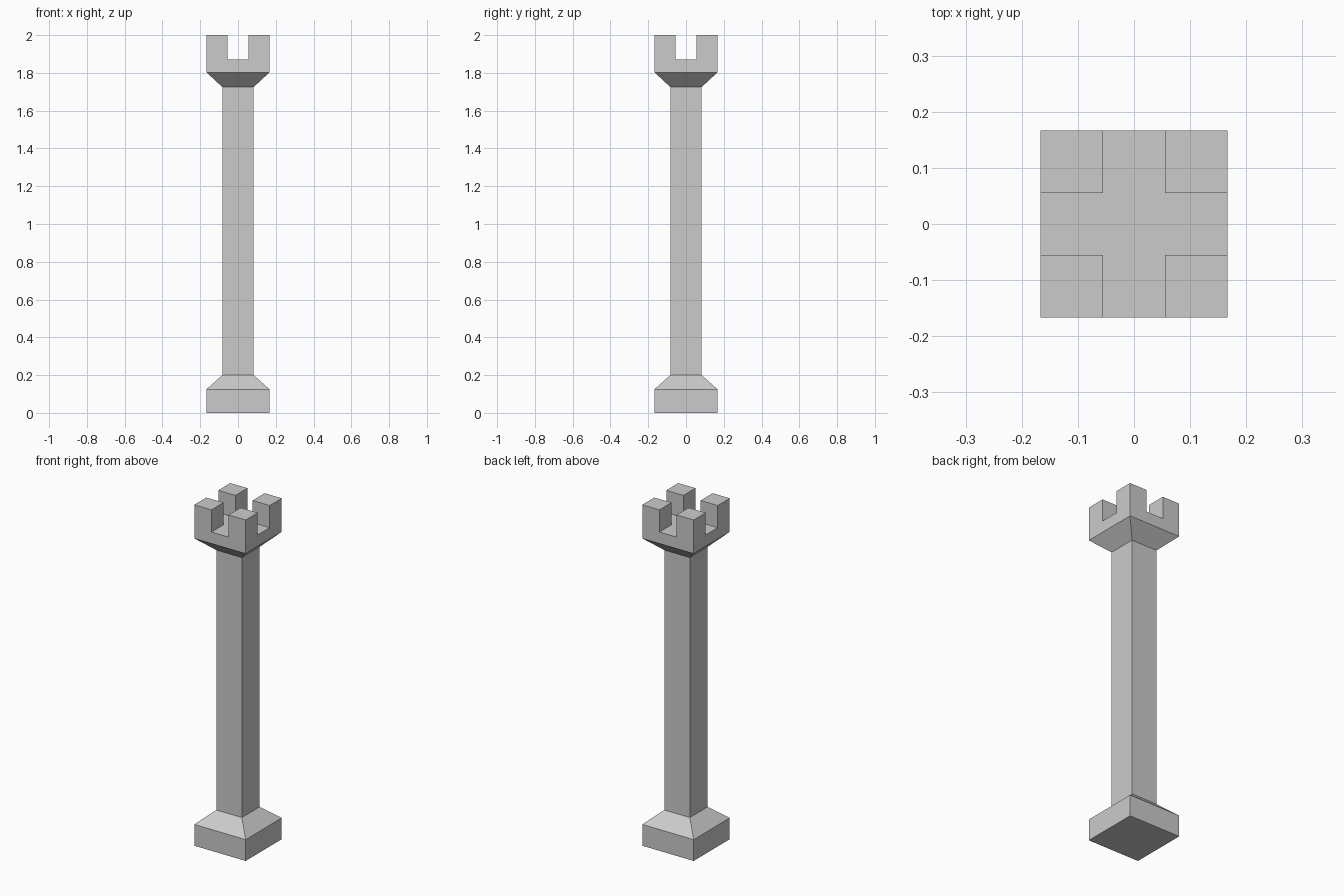
import bpy, bmesh, math

if "Cube" in bpy.data.objects:
    bpy.data.objects.remove(bpy.data.objects["Cube"])

HALF = 0.167      # half width of base and head
NECK = 0.083      # half width of shaft
FLOOR = 1.87      # floor between the battlements
TOP = 2.0

bm = bmesh.new()

# Head floor: 3 x 3 grid whose corner cells become battlements
bmesh.ops.create_grid(bm, x_segments=3, y_segments=3, size=HALF)
for v in bm.verts:
    v.co.z = FLOOR
corners = [f for f in bm.faces
           if min(abs(f.calc_center_median().x), abs(f.calc_center_median().y)) > 0.05]

# Head, flare, shaft, taper and base: pull the square rim down ring by ring
rim = [e for e in bm.edges if e.is_boundary]
width = HALF
for half, z in [(HALF, 1.803), (NECK, 1.725), (NECK, 0.2), (HALF, 0.125), (HALF, 0.0)]:
    geom = bmesh.ops.extrude_edge_only(bm, edges=rim)["geom"]
    for v in (g for g in geom if isinstance(g, bmesh.types.BMVert)):
        v.co.x *= half / width
        v.co.y *= half / width
        v.co.z = z
    rim = [g for g in geom if isinstance(g, bmesh.types.BMEdge) and g.is_boundary]
    width = half
bmesh.ops.edgeloop_fill(bm, edges=rim)

# Four corner battlements
for f in bmesh.ops.extrude_discrete_faces(bm, faces=corners)["faces"]:
    for v in f.verts:
        v.co.z = TOP

# Merge coplanar cells into clean flat faces
bmesh.ops.recalc_face_normals(bm, faces=bm.faces[:])
bmesh.ops.dissolve_limit(bm, angle_limit=math.radians(1),
                         verts=bm.verts[:], edges=bm.edges[:])

mesh = bpy.data.meshes.new("battlement_pillar")
bm.to_mesh(mesh)
bm.free()
bpy.context.collection.objects.link(bpy.data.objects.new("battlement_pillar", mesh))
